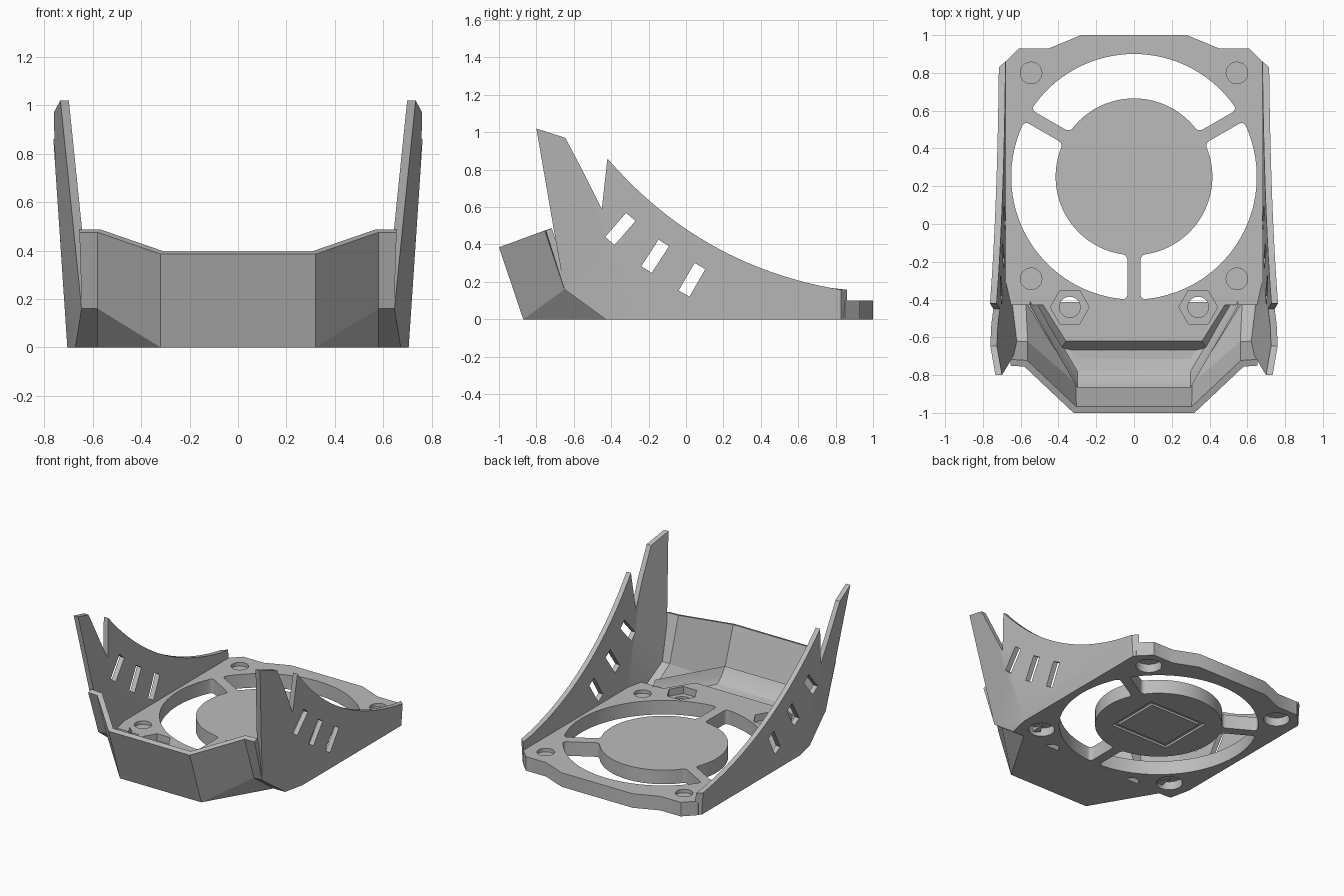
import bpy, bmesh, math
from mathutils import Vector

if "Cube" in bpy.data.objects:
    bpy.data.objects.remove(bpy.data.objects["Cube"], do_unlink=True)

grey = bpy.data.materials.new("plain grey")
grey.use_nodes = True
grey.diffuse_color = (0.5, 0.5, 0.5, 1)
grey.node_tree.nodes["Principled BSDF"].inputs["Base Color"].default_value = (0.5, 0.5, 0.5, 1)


def finish(bm, name):
    bmesh.ops.recalc_face_normals(bm, faces=bm.faces)
    mesh = bpy.data.meshes.new(name)
    bm.to_mesh(mesh)
    bm.free()
    mesh.materials.append(grey)
    ob = bpy.data.objects.new(name, mesh)
    bpy.context.collection.objects.link(ob)
    return ob


def activate(ob):
    bpy.ops.object.select_all(action='DESELECT')
    ob.select_set(True)
    bpy.context.view_layer.objects.active = ob


def apply_mod(ob, kind, **settings):
    mod = ob.modifiers.new(kind, kind)
    for key, value in settings.items():
        setattr(mod, key, value)
    activate(ob)
    bpy.ops.object.modifier_apply(modifier=mod.name)


def prism(name, outline, low, high):
    """Extrude an XY outline from low to high."""
    bm = bmesh.new()
    face = bm.faces.new([bm.verts.new((x, y, low)) for x, y in outline])
    new = bmesh.ops.extrude_face_region(bm, geom=[face])["geom"]
    for v in new:
        if isinstance(v, bmesh.types.BMVert):
            v.co.z = high
    return finish(bm, name)


def cut(ob, cutter):
    cutter.hide_render = True
    apply_mod(ob, 'BOOLEAN', operation='DIFFERENCE', solver='EXACT', object=cutter)
    bpy.data.objects.remove(cutter, do_unlink=True)


def ring(cx, cy, r, n):
    return [(cx + r * math.cos(math.tau * i / n), cy + r * math.sin(math.tau * i / n))
            for i in range(n)]


def mirrored(half):
    return half + [(-x, y) for x, y in reversed(half)]


def smooth(ob):
    activate(ob)
    bpy.ops.object.shade_smooth_by_angle(angle=math.radians(25))


# Base plate with a sloping front lip
T = 0.10
base = prism("base_plate", mirrored([
    (0.28, 1.0), (0.45, 0.93), (0.61, 0.93), (0.69, 0.85), (0.69, -0.28),
    (0.655, -0.43), (0.48, -0.43), (0.36, -0.62)]), 0, T)
for v in base.data.vertices:
    if v.co.z < 0.01 and v.co.y < -0.4 and abs(v.co.x) < 0.5:
        v.co.y -= 0.07 if v.co.y < -0.5 else 0.0
        v.co.x *= 1.13

# Fan openings: three rounded sectors that leave the hub and spokes
FAN_Y, OUT_R, HUB_R, SPOKE = 0.25, 0.65, 0.415, 0.035


def arc(r, start, n, reverse=False):
    gap = math.asin(SPOKE / r)
    a, b = start + gap, start + math.tau / 3 - gap
    pts = [(r * math.cos(a + (b - a) * i / n), FAN_Y + r * math.sin(a + (b - a) * i / n))
           for i in range(n + 1)]
    return pts[::-1] if reverse else pts


for k in range(3):
    start = math.radians(30 + 120 * k)
    sector = prism("opening_cutter", arc(OUT_R, start, 32) + arc(HUB_R, start, 32, True), -0.2, 0.3)
    apply_mod(sector, 'BEVEL', width=0.025, segments=4, limit_method='ANGLE',
              angle_limit=math.radians(40))
    cut(base, sector)

# Corner screw holes (wide below, narrow above, thin web) and nut pockets
for s in (-1, 1):
    for y in (0.80, -0.29):
        cut(base, prism("hole_cutter", ring(s * 0.545, y, 0.057, 32), 0.075, 0.2))
        cut(base, prism("hole_cutter", ring(s * 0.545, y, 0.085, 32), -0.1, 0.06))
    cut(base, prism("nut_cutter", ring(s * 0.34, -0.44, 0.103, 6), 0.05, 0.2))
    cut(base, prism("bolt_cutter", ring(s * 0.34, -0.44, 0.055, 32), -0.1, 0.2))

# Plain square groove under the hub
groove = prism("groove_cutter", [(-0.23, 0.05), (0.23, 0.05), (0.23, 0.45), (-0.23, 0.45)], -0.1, 0.015)
island = prism("island_cutter", [(-0.2, 0.08), (0.2, 0.08), (0.2, 0.42), (-0.2, 0.42)], -0.2, 0.1)
cut(groove, island)
cut(base, groove)
smooth(base)

# Side panels: a curved profile that leans out and folds inward at the front horn
WALL = 0.035


def panel_x(y, z):
    beyond = max(0, -0.28 - 0.333 * z - y)
    return 0.705 + 0.067 * z - 0.22 * beyond


def sweep(n=28):
    a, c, b = Vector((0.83, 0.158)), Vector((0.08, 0.28)), Vector((-0.42, 0.86))
    return [tuple(a * (1 - t) ** 2 + c * 2 * t * (1 - t) + b * t * t)
            for t in (i / n for i in range(n + 1))]


def side_panel(name, s):
    profile = [(-0.43, 0), (0.83, 0)] + sweep() + [
        (-0.45, 0.59), (-0.55, 0.79), (-0.645, 0.97), (-0.80, 1.02),
        (-0.70, 0.44), (-0.65, 0.16)]
    bm = bmesh.new()
    bm.faces.new([bm.verts.new((0, y, z)) for y, z in profile])
    bmesh.ops.bisect_plane(bm, geom=bm.verts[:] + bm.edges[:] + bm.faces[:], dist=1e-5,
                           plane_co=(0, -0.28, 0), plane_no=(0, 1, 0.333))
    new = bmesh.ops.extrude_face_region(bm, geom=bm.faces[:])["geom"]
    inner = {g for g in new if isinstance(g, bmesh.types.BMVert)}
    for v in bm.verts:
        if v in inner and v.co.y > 0.82:
            v.co.y += 0.03
        v.co.x = s * (panel_x(v.co.y, v.co.z) - (WALL if v in inner else 0))
    panel = finish(bm, name)
    # Three slanted vent slots
    for y, z, length, angle in ((-0.351, 0.483, 0.17, 49), (-0.165, 0.337, 0.17, 57),
                                (0.032, 0.211, 0.17, 60)):
        bm = bmesh.new()
        bmesh.ops.create_cube(bm, size=1)
        bmesh.ops.scale(bm, vec=(0.6, length, 0.066), verts=bm.verts)
        slot = finish(bm, "slot_cutter")
        slot.location = (s * 0.7, y, z)
        slot.rotation_euler.x = math.radians(angle)
        bpy.context.view_layer.update()
        cut(panel, slot)
    smooth(panel)


side_panel("left_side_panel", 1)
side_panel("right_side_panel", -1)

# Front visor: faceted shell thickened inward
bm = bmesh.new()
points = {"a0": (0.32, -0.87, 0), "a1": (0.32, -1.0, 0.385),
          "b0": (0.58, -0.43, 0), "b1": (0.58, -0.65, 0.16), "b2": (0.58, -0.755, 0.475),
          "c0": (0.668, -0.43, 0), "c1": (0.645, -0.65, 0.16), "c2": (0.655, -0.75, 0.475)}
sides = {s: {k: bm.verts.new((s * x, y, z)) for k, (x, y, z) in points.items()} for s in (1, -1)}
L, R = sides[1], sides[-1]
bm.faces.new([R["a0"], L["a0"], L["a1"], R["a1"]])
bm.faces.new([R["a0"], R["b0"], L["b0"], L["a0"]])
for p in (L, R):
    for keys in (("a0", "b0", "b1"), ("a0", "b1", "b2", "a1"),
                 ("b0", "c0", "c1", "b1"), ("b1", "c1", "c2", "b2")):
        bm.faces.new([p[k] for k in keys])
bmesh.ops.recalc_face_normals(bm, faces=bm.faces)
bm.faces.ensure_lookup_table()
outward = bm.faces[0].normal.y < 0
visor = finish(bm, "front_visor")
apply_mod(visor, 'SOLIDIFY', thickness=WALL, offset=-1 if outward else 1, use_even_offset=True)

# Rounded cove where the visor wall meets its floor
section = [(-0.70, 0.03), (-0.78, 0.045), (-0.83, 0.085), (-0.866, 0.14), (-0.855, 0.02)]
bm = bmesh.new()
rows = [[bm.verts.new((x, y + dy, z)) for y, z in section]
        for x, dy in ((-0.55, 0.43), (-0.30, 0), (0.30, 0), (0.55, 0.43))]
for r0, r1 in zip(rows, rows[1:]):
    for i in range(len(section)):
        j = (i + 1) % len(section)
        bm.faces.new([r0[i], r0[j], r1[j], r1[i]])
bm.faces.new(rows[0])
bm.faces.new(rows[-1])
smooth(finish(bm, "visor_cove"))
